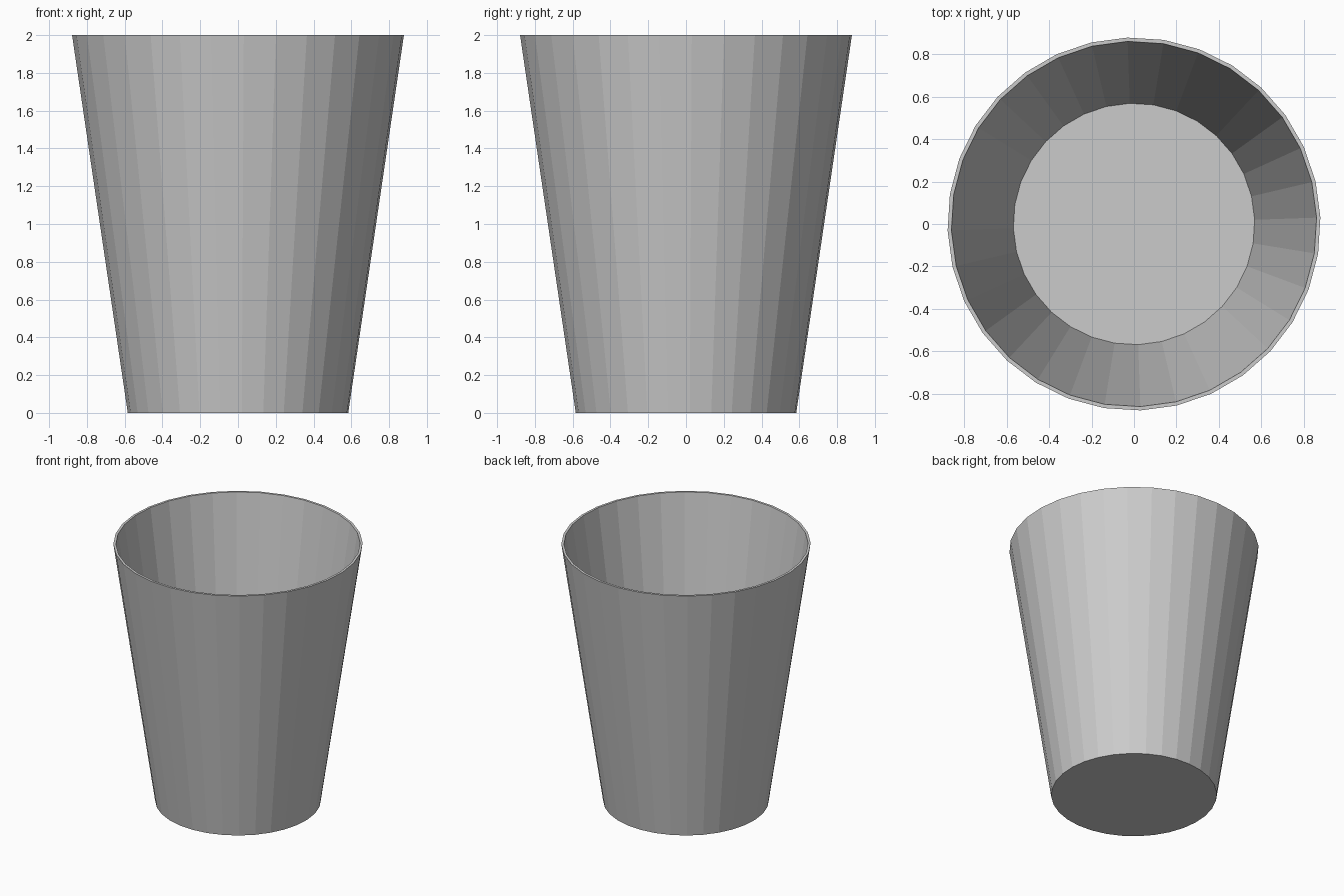
import bpy, bmesh, math

if "Cube" in bpy.data.objects:
    bpy.data.objects.remove(bpy.data.objects["Cube"])

SIDES = 32
TURN = math.radians(2.0)

# Cup profile (radius, height): outer base, outer rim, inner rim, inner floor
PROFILE = [(0.584, 0.0), (0.879, 2.0), (0.861, 2.0), (0.569, 0.02)]

bm = bmesh.new()


def ring(radius, z):
    return [bm.verts.new((radius * math.cos(TURN + i * math.tau / SIDES),
                          radius * math.sin(TURN + i * math.tau / SIDES), z))
            for i in range(SIDES)]


# Outer wall, rim and inner wall
rings = [ring(r, z) for r, z in PROFILE]
for a, b in zip(rings, rings[1:]):
    for i in range(SIDES):
        j = (i + 1) % SIDES
        bm.faces.new((a[i], a[j], b[j], b[i]))

# Underside and inside floor
bm.faces.new(rings[0][::-1])
bm.faces.new(rings[-1])
bmesh.ops.recalc_face_normals(bm, faces=bm.faces)

mesh = bpy.data.meshes.new("tapered_cup")
bm.to_mesh(mesh)
bm.free()
bpy.context.collection.objects.link(bpy.data.objects.new("tapered_cup", mesh))
